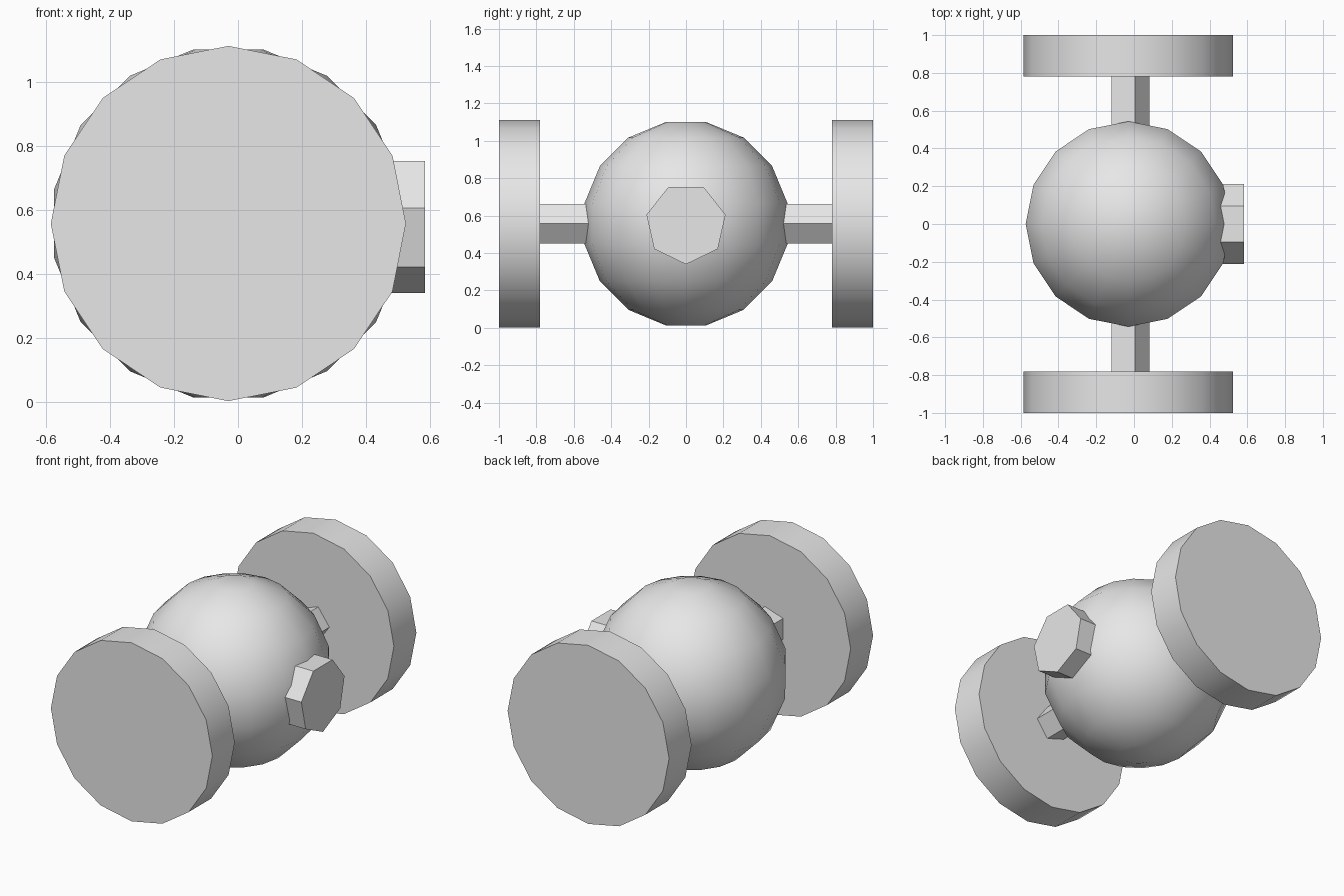
import bpy, bmesh
from math import sin, cos, pi, radians
from mathutils import Vector

if "Cube" in bpy.data.objects:
    bpy.data.objects.remove(bpy.data.objects["Cube"], do_unlink=True)

grey = bpy.data.materials.new("light_grey")
grey.use_nodes = True
grey.diffuse_color = (0.8, 0.8, 0.8, 1)
grey.node_tree.nodes["Principled BSDF"].inputs["Base Color"].default_value = (0.8, 0.8, 0.8, 1)

CENTRE = Vector((-0.03, 0, 0.557))
RADIUS = 0.554


def loft(name, rings):
    """Join equal-sided rings of points with quads and close both ends."""
    bm = bmesh.new()
    loops = [[bm.verts.new(CENTRE + p) for p in ring] for ring in rings]
    for a, b in zip(loops, loops[1:]):
        n = len(a)
        for i in range(n):
            j = (i + 1) % n
            bm.faces.new((a[i], a[j], b[j], b[i]))
    bm.faces.new(loops[0])
    bm.faces.new(loops[-1])
    bmesh.ops.recalc_face_normals(bm, faces=bm.faces)
    mesh = bpy.data.meshes.new(name)
    bm.to_mesh(mesh)
    bm.free()
    mesh.materials.append(grey)
    obj = bpy.data.objects.new(name, mesh)
    bpy.context.collection.objects.link(obj)
    bpy.ops.object.select_all(action="DESELECT")
    obj.select_set(True)
    bpy.context.view_layer.objects.active = obj
    bpy.ops.object.shade_smooth_by_angle(angle=radians(30))
    return obj


def circle(sides, radius, offset, axis, phase=0):
    """Regular polygon placed at an offset along the given axis."""
    points = []
    for i in range(sides):
        a = phase + 2 * pi * i / sides
        u, v = radius * cos(a), radius * sin(a)
        points.append(Vector({"X": (offset, u, v), "Y": (u, offset, v),
                              "Z": (u, v, offset)}[axis]))
    return points


def prism(name, sides, radius, start, end, axis, phase=0):
    return loft(name, [circle(sides, radius, t, axis, phase) for t in (start, end)])


# Ball-shaped cabin with flat caps at top and bottom
lats = [radians(-78.75 + 22.5 * k) for k in range(8)]
loft("cabin_ball", [circle(16, RADIUS * cos(t), RADIUS * sin(t), "Z") for t in lats])

# Seven-sided hatch on the left side
prism("side_hatch", 7, 0.217, 0.42, 0.613, "X", -pi / 2)

# Round end panels and the five-sided struts that carry them
for label, s in (("front", -1), ("back", 1)):
    prism(label + "_panel", 16, RADIUS, s * 0.78, s * 1.0, "Y")
    prism(label + "_strut", 5, 0.111, s * 0.45, s * 0.785, "Y")
